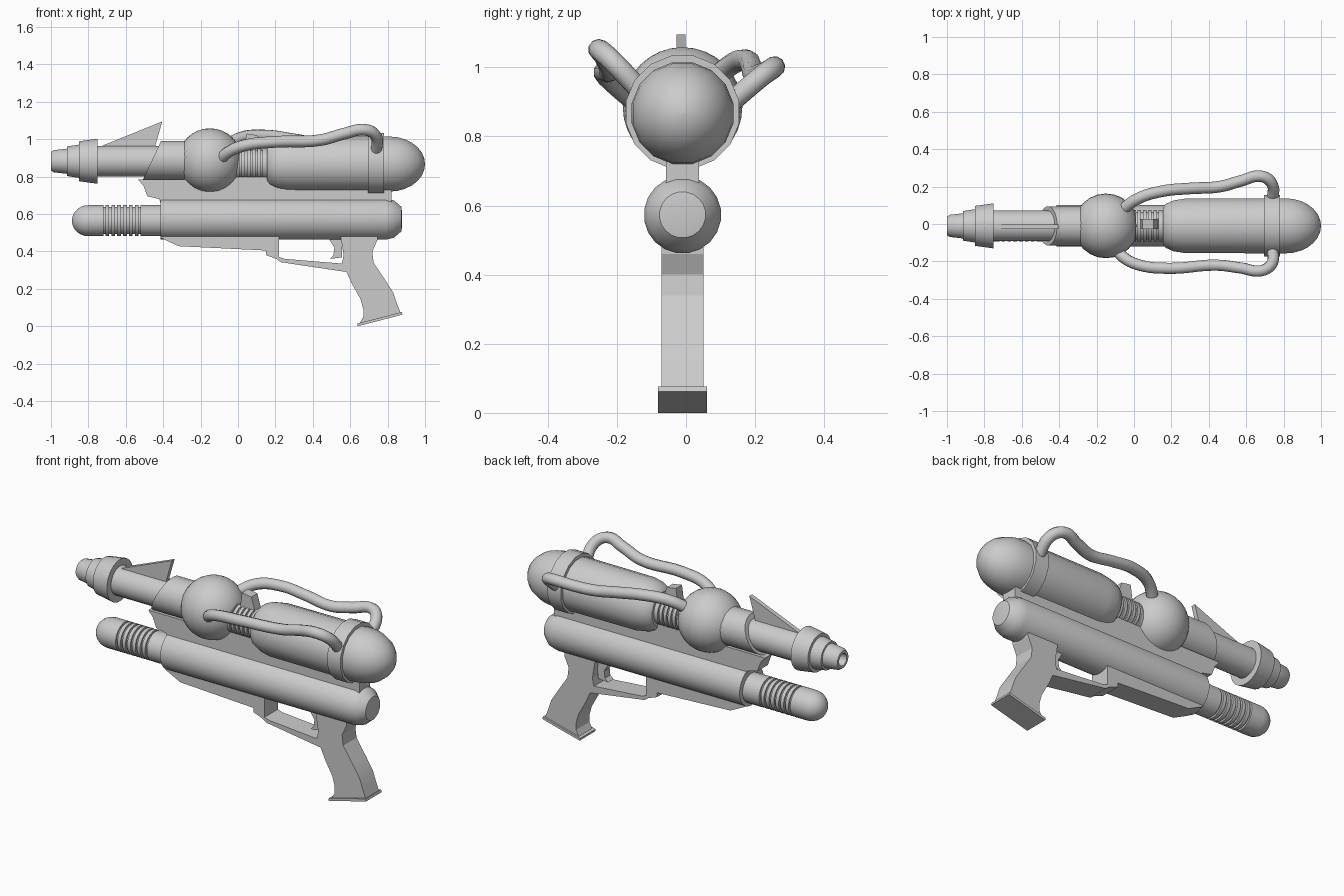
import bpy, bmesh, math

if "Cube" in bpy.data.objects:
    bpy.data.objects.remove(bpy.data.objects["Cube"])

Y = -0.01  # centre plane of the body


def finish(name, bm, angle=35):
    bmesh.ops.recalc_face_normals(bm, faces=bm.faces)
    me = bpy.data.meshes.new(name)
    bm.to_mesh(me)
    bm.free()
    ob = bpy.data.objects.new(name, me)
    bpy.context.collection.objects.link(ob)
    bpy.ops.object.select_all(action='DESELECT')
    ob.select_set(True)
    bpy.context.view_layer.objects.active = ob
    bpy.ops.object.shade_smooth_by_angle(angle=math.radians(angle))
    return ob


def lathe(name, profile, z, n=20):
    """Revolve (x, radius) points around a line along x."""
    bm = bmesh.new()
    rings = []
    for x, r in profile:
        rings.append([bm.verts.new((x, Y + r * math.cos(2 * math.pi * (i + .5) / n),
                                    z + r * math.sin(2 * math.pi * (i + .5) / n))) for i in range(n)])
    for a, b in zip(rings, rings[1:]):
        for i in range(n):
            j = (i + 1) % n
            bm.faces.new((a[i], a[j], b[j], b[i]))
    bm.faces.new(rings[0])
    bm.faces.new(rings[-1])
    return finish(name, bm)


def plate(name, outline, width, y=Y):
    """Extrude an (x, z) outline through y."""
    bm = bmesh.new()
    f = bm.faces.new([bm.verts.new((x, y - width / 2, z)) for x, z in outline])
    ext = bmesh.ops.extrude_face_region(bm, geom=[f])
    for v in ext['geom']:
        if isinstance(v, bmesh.types.BMVert):
            v.co.y += width
    return finish(name, bm, 20)


def dome(x0, length, r, steps=7):
    """Elliptical cap profile from the rim (x0) to the tip (x0 + length)."""
    return [(x0 + length * math.sin(t), max(r * math.cos(t), .002))
            for t in [math.pi / 2 * i / steps for i in range(steps + 1)]]


def ribs(x0, x1, count, hi, lo):
    """Square-cut rib profile."""
    s = (x1 - x0) / count
    pts = []
    for i in range(count):
        a = x0 + i * s
        pts += [(a, hi), (a, lo), (a + s * .35, lo), (a + s * .35, hi)]
    return pts


def hose(name, pts, r=.031):
    cu = bpy.data.curves.new(name, 'CURVE')
    cu.dimensions = '3D'
    cu.bevel_depth, cu.bevel_resolution, cu.resolution_u = r, 3, 6
    sp = cu.splines.new('BEZIER')
    sp.bezier_points.add(len(pts) - 1)
    for bp, p in zip(sp.bezier_points, pts):
        bp.co = p
        bp.handle_left_type = bp.handle_right_type = 'AUTO'
    ob = bpy.data.objects.new(name, cu)
    bpy.context.collection.objects.link(ob)
    bpy.ops.object.select_all(action='DESELECT')
    ob.select_set(True)
    bpy.context.view_layer.objects.active = ob
    bpy.ops.object.convert(target='MESH')
    bpy.ops.object.shade_smooth()


# nozzle with hollow tip, and thin barrel
lathe("nozzle_and_barrel", [(-.95, .03), (-1, .035), (-1, .05), (-.985, .06), (-.915, .068), (-.915, .08),
                            (-.85, .09), (-.85, .108), (-.75, .122), (-.75, .083), (-.3, .083)], .882)

# collar with slanted front
collar = lathe("barrel_collar", [(-.46, .105), (-.2, .105)], .887)
for v in collar.data.vertices:
    if v.co.x < -.4:
        v.co.x += (v.co.z - .887) * .47

# pressure sphere
bm = bmesh.new()
bmesh.ops.create_uvsphere(bm, u_segments=24, v_segments=16, radius=.173)
for v in bm.verts:
    v.co.x -= .15
    v.co.y += Y
    v.co.z += .885
finish("pressure_sphere", bm)

# ribbed neck and small gauge on top of it
lathe("ribbed_neck", [(-.02, .085)] + ribs(.01, .15, 5, .085, .075) + [(.17, .085)], .867)
plate("gauge_block", [(.03, .92), (.045, 1.03), (.105, 1.02), (.135, .92)], .055, .0)

# rear tank and its band
lathe("rear_tank", [(.155, .1), (.17, .12), (.21, .138), (.27, .148), (.78, .15)]
      + dome(.81, .19, .15), .867, 16)
lathe("tank_band", [(.695, .14), (.695, .167), (.78, .167), (.78, .14)], .87, 16)

# lower pump tube with ribbed grip
front = [(-.8 - (x + .8), r) for x, r in reversed(dome(-.8, .088, .084))]
lathe("pump_grip", front + ribs(-.72, -.5, 7, .084, .073) + [(-.38, .084)], .564)
lathe("pump_tube", [(-.415, .08), (-.415, .112), (.79, .112), (.835, .1), (.873, .067), (.877, .04)], .573)

# spine joining barrel and tube
plate("upper_spine", [(-.535, .785), (-.505, .75), (-.485, .695), (-.42, .68), (-.4, .6),
                      (.82, .6), (.82, .76), (.7, .8), (-.1, .8), (-.15, .785)], .096)

# lower frame, trigger guard and handle in one outline
plate("frame_and_handle", [(-.415, .5), (-.415, .475), (-.32, .428), (.15, .405), (.15, .38), (.205, .36),
                           (.23, .342), (.58, .29), (.61, .225), (.655, .145), (.67, .09), (.67, .05),
                           (.65, .015), (.87, .07), (.85, .12), (.83, .18), (.785, .25), (.725, .34),
                           (.718, .4), (.745, .46), (.745, .5), (.545, .5), (.565, .38), (.555, .335),
                           (.25, .36), (.22, .37), (.22, .5)], .122)
plate("handle_base", [(.64, 0), (.88, .062), (.876, .076), (.637, .014)], .142)

# trigger
plate("trigger", [(.49, .5), (.49, .46), (.515, .42), (.51, .38), (.49, .36), (.555, .368), (.56, .5)], .05)

# fin sight
plate("fin_sight", [(-.75, .955), (-.405, 1.095), (-.445, .955)], .026, -.015)

# hoses from sphere to tank band
hose("front_hose", [(-.1, -.12, .88), (-.06, -.175, .925), (.03, -.22, .965), (.19, -.237, .985),
                    (.44, -.22, .995), (.57, -.235, 1.03), (.68, -.25, 1.05), (.735, -.215, 1.02),
                    (.74, -.13, .93)])
hose("back_hose", [(-.08, .06, .95), (.02, .135, 1.01), (.15, .175, 1.02), (.3, .19, 1.0), (.46, .2, .975),
                   (.57, .23, .985), (.68, .255, 1.0), (.735, .22, .975), (.74, .12, .89)])
